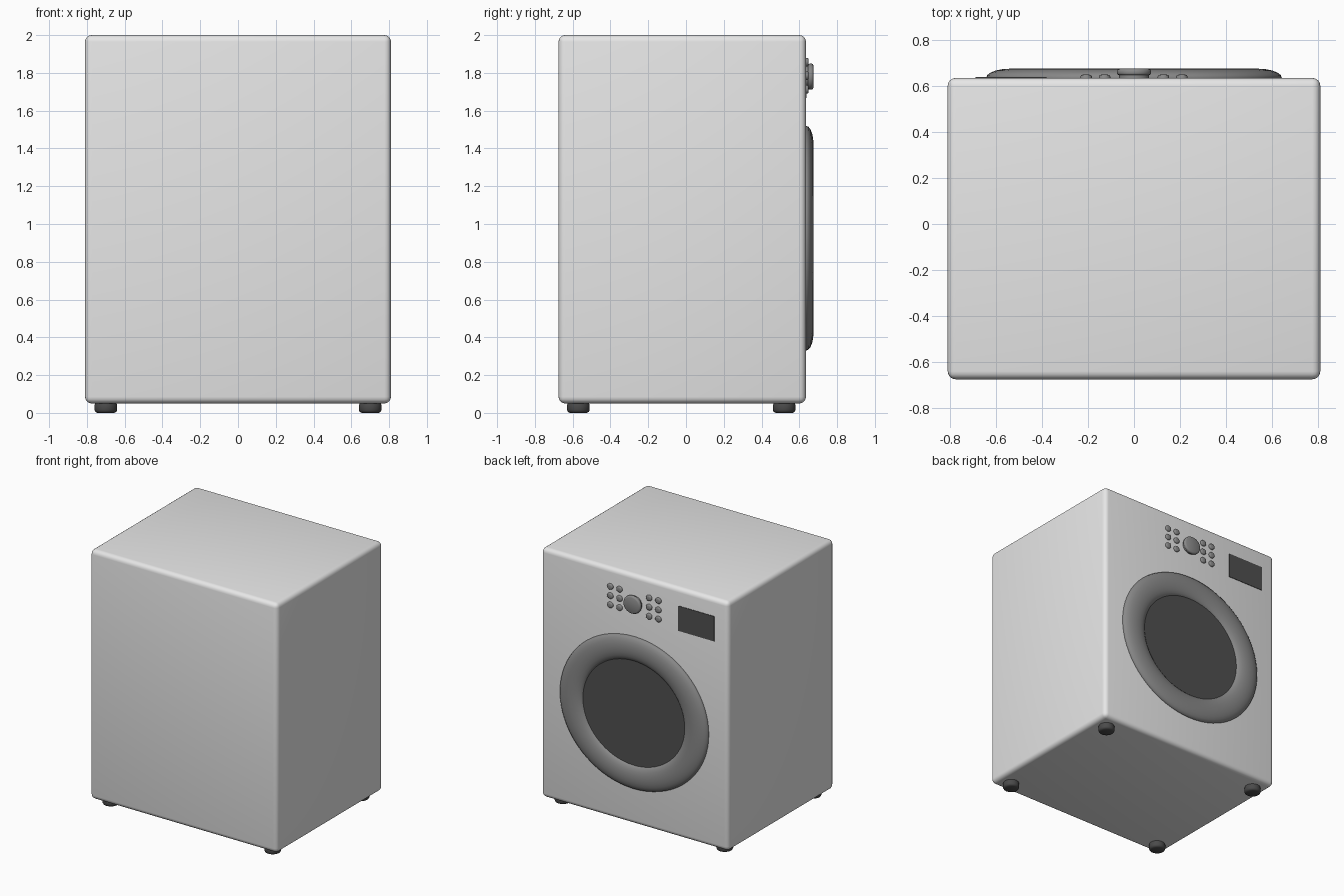
import bpy, bmesh, math

cube = bpy.data.objects.get("Cube")
if cube:
    bpy.data.objects.remove(cube, do_unlink=True)


def material(name, value):
    m = bpy.data.materials.new(name)
    m.use_nodes = True
    colour = (value, value, value, 1)
    m.diffuse_color = colour
    m.node_tree.nodes["Principled BSDF"].inputs["Base Color"].default_value = colour
    return m


ENAMEL = material("light grey enamel", 0.8)
TRIM = material("mid grey trim", 0.25)
GLASS = material("dark glass", 0.08)
RUBBER = material("dark rubber", 0.07)


def finish(bm, name, mat, location, angle=40):
    bmesh.ops.recalc_face_normals(bm, faces=bm.faces)
    mesh = bpy.data.meshes.new(name)
    bm.to_mesh(mesh)
    bm.free()
    mesh.materials.append(mat)
    ob = bpy.data.objects.new(name, mesh)
    ob.location = location
    bpy.context.collection.objects.link(ob)
    bpy.ops.object.select_all(action='DESELECT')
    ob.select_set(True)
    bpy.context.view_layer.objects.active = ob
    bpy.ops.object.shade_smooth_by_angle(angle=math.radians(angle))
    return ob


def box(name, mat, size, location, bevel=0):
    bm = bmesh.new()
    bmesh.ops.create_cube(bm, size=1)
    bmesh.ops.scale(bm, vec=size, verts=bm.verts)
    if bevel:
        bmesh.ops.bevel(bm, geom=bm.edges[:], offset=bevel, segments=4,
                        profile=0.5, affect='EDGES')
    return finish(bm, name, mat, location)


def lathe(name, mat, profile, location, axis='Y', stretch=1.0, sides=32, closed=False):
    """Spin (radius, height) points; stretch widens the result along x."""
    bm = bmesh.new()
    rings = []
    for r, h in profile:
        ring = []
        for i in range(sides):
            a = math.tau * i / sides
            u, v = r * math.cos(a) * stretch, r * math.sin(a)
            ring.append(bm.verts.new((u, h, v) if axis == 'Y' else (u, v, h)))
        rings.append(ring)
    pairs = list(zip(rings, rings[1:]))
    if closed:
        pairs.append((rings[-1], rings[0]))
    else:
        bm.faces.new(rings[0])
        bm.faces.new(rings[-1])
    for a, b in pairs:
        for i in range(sides):
            j = (i + 1) % sides
            bm.faces.new((a[i], a[j], b[j], b[i]))
    return finish(bm, name, mat, location, 50)


PANEL_Y = 0.635
WIDEN = 1.08

# Cabinet
box("cabinet", ENAMEL, (1.62, 1.31, 1.95), (0, -0.02, 1.025), 0.035)

# Door: flattened ring around a glass disc
ring_profile = [(0.5 + 0.095 * math.cos(math.tau * i / 20),
                 0.04 * math.sin(math.tau * i / 20)) for i in range(20)]
lathe("door_ring", TRIM, ring_profile, (0, PANEL_Y, 0.925),
      stretch=WIDEN, sides=72, closed=True)
lathe("door_glass", GLASS, [(0.42, -0.005), (0.42, 0.009)], (0, PANEL_Y, 0.925),
      stretch=WIDEN, sides=72)

# Control panel: dial, buttons and display
lathe("dial", TRIM, [(0.06, -0.005), (0.06, 0.012), (0.067, 0.015), (0.069, 0.02),
                     (0.069, 0.03), (0.066, 0.036), (0.058, 0.04)],
      (0, PANEL_Y, 1.78), stretch=WIDEN)
for side in (-1, 1):
    for col, x in enumerate((0.128, 0.208)):
        for row in (-1, 0, 1):
            lathe("button", TRIM, [(0.023, -0.005), (0.023, 0.007),
                                   (0.02, 0.012), (0.013, 0.014)],
                  (side * x, PANEL_Y, 1.785 + 0.072 * row), stretch=WIDEN, sides=20)
box("display", GLASS, (0.31, 0.008, 0.195), (-0.535, PANEL_Y, 1.765))

# Feet
for x in (-0.7, 0.7):
    for y in (-0.57, 0.52):
        lathe("foot", RUBBER, [(0.045, 0), (0.055, 0.005), (0.06, 0.015),
                               (0.06, 0.04), (0.055, 0.055)], (x, y, 0), axis='Z')
